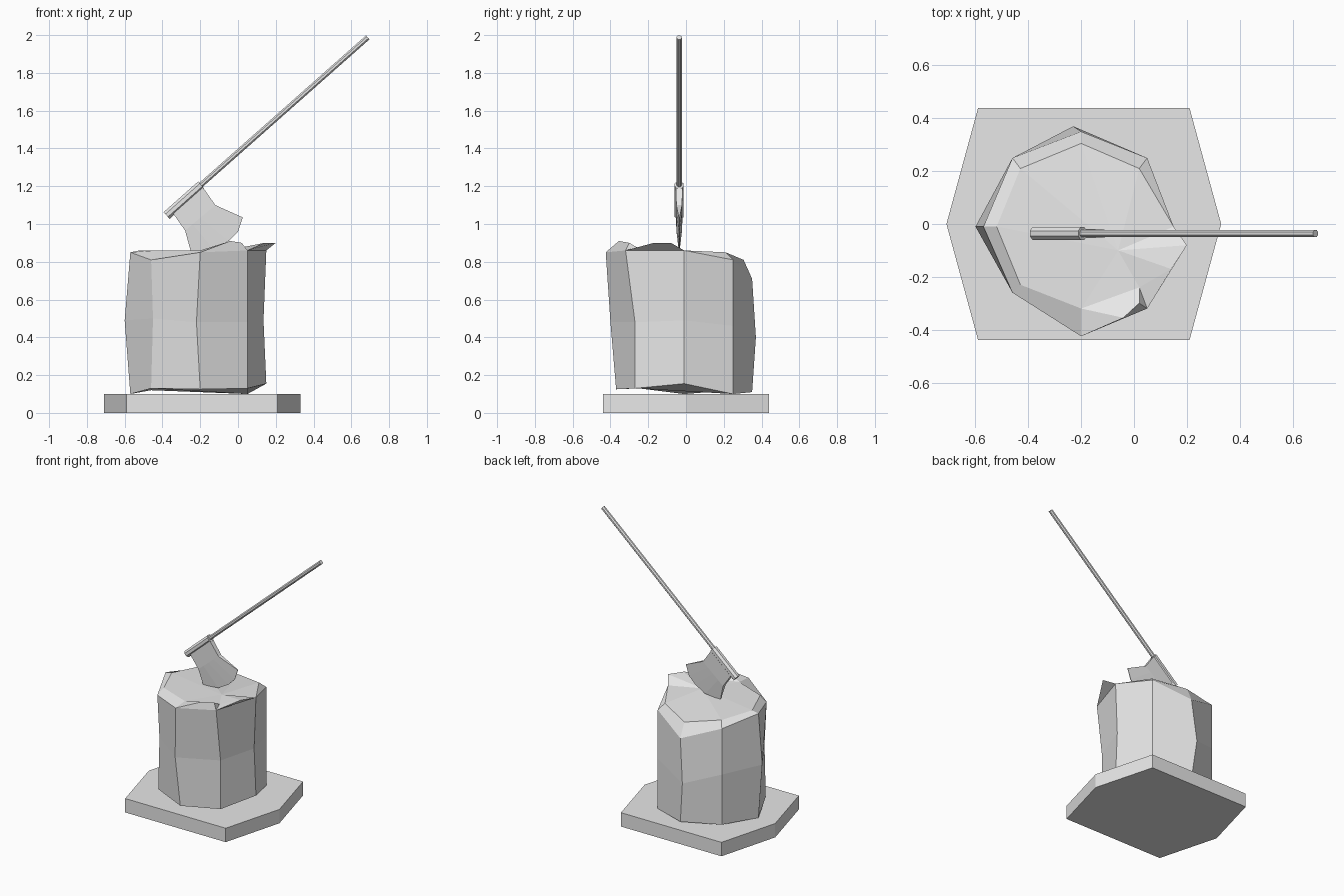
import bpy
import bmesh
import math
from mathutils import Vector

cube = bpy.data.objects.get("Cube")
if cube:
    bpy.data.objects.remove(cube, do_unlink=True)

grey = bpy.data.materials.new("light_grey")
grey.use_nodes = True
grey.diffuse_color = (0.8, 0.8, 0.8, 1)
grey.node_tree.nodes["Principled BSDF"].inputs["Base Color"].default_value = grey.diffuse_color


def finish(name, bm):
    """Turn a bmesh into a flat shaded grey object."""
    bmesh.ops.recalc_face_normals(bm, faces=bm.faces)
    mesh = bpy.data.meshes.new(name)
    bm.to_mesh(mesh)
    bm.free()
    mesh.materials.append(grey)
    obj = bpy.data.objects.new(name, mesh)
    bpy.context.collection.objects.link(obj)
    return obj


def bridge(bm, lower, upper):
    """Join two closed rings of vertices with quads."""
    count = len(lower)
    for i in range(count):
        j = (i + 1) % count
        bm.faces.new((lower[i], lower[j], upper[j], upper[i]))


def rod(name, start, end, radius, sides):
    """Straight prism between two points."""
    start, end = Vector(start), Vector(end)
    axis = end - start
    turn = axis.to_track_quat("Z", "Y")
    bm = bmesh.new()
    rings = []
    for centre in (start, end):
        ring = []
        for i in range(sides):
            angle = math.tau * (i + 0.5) / sides
            offset = Vector((math.cos(angle), math.sin(angle), 0)) * radius
            ring.append(bm.verts.new(centre + turn @ offset))
        bm.faces.new(ring)
        rings.append(ring)
    bridge(bm, *rings)
    return finish(name, bm)


# Six-sided ground slab
bm = bmesh.new()
outline = [(-0.71, 0), (-0.59, -0.44), (0.21, -0.44), (0.33, 0), (0.21, 0.44), (-0.59, 0.44)]
slab = [[bm.verts.new((x, y, z)) for x, y in outline] for z in (0, 0.1)]
for ring in slab:
    bm.faces.new(ring)
bridge(bm, *slab)
finish("ground_slab", bm)

# Chopping stump: three rough rings of eight corners
bm = bmesh.new()


def points(coords):
    return [bm.verts.new(co) for co in coords]


bottom = points([
    (-0.57, -0.01, 0.10), (-0.46, -0.25, 0.13), (-0.2, -0.37, 0.125), (0.05, -0.27, 0.13),
    (0.15, -0.01, 0.155), (0.05, 0.25, 0.10), (-0.2, 0.35, 0.11), (-0.46, 0.25, 0.12)])
middle = points([
    (-0.6, -0.01, 0.49), (-0.45, -0.25, 0.5), (-0.22, -0.4, 0.48), (0.05, -0.27, 0.48),
    (0.135, -0.01, 0.49), (0.05, 0.25, 0.46), (-0.23, 0.37, 0.4), (-0.46, 0.25, 0.48)])
rim = points([
    (-0.57, -0.01, 0.85), (-0.46, -0.26, 0.81), (-0.2, -0.425, 0.85), (0.05, -0.32, 0.86),
    (0.15, -0.01, 0.86), (0.05, 0.25, 0.81), (-0.2, 0.35, 0.71), (-0.46, 0.25, 0.81)])
bm.faces.new(bottom)
bridge(bm, bottom, middle)
bridge(bm, middle, rim)

# Stump top: worn edge inside the rim, and two raised splinters
left, front_left, front, notch, right, back_right, back, back_left = rim
in_left, in_front_left, in_front, in_notch, in_back_right, in_back, in_back_left = points([
    (-0.52, -0.01, 0.86), (-0.43, -0.23, 0.86), (-0.2, -0.32, 0.86), (0.02, -0.24, 0.865),
    (0.02, 0.21, 0.85), (-0.2, 0.305, 0.81), (-0.43, 0.21, 0.85)])
split_a, split_b, split_c, split_d, heart = points([
    (-0.04, -0.355, 0.91), (0.02, -0.3, 0.9), (0.14, -0.17, 0.9), (0.2, -0.08, 0.9),
    (-0.06, -0.1, 0.86)])
for face in [
        (left, front_left, in_front_left, in_left),
        (front_left, front, in_front, in_front_left),
        (back_right, back, in_back, in_back_right),
        (back, back_left, in_back_left, in_back),
        (back_left, left, in_left, in_back_left),
        (right, back_right, in_back_right),
        (front, notch, split_b, split_a),
        (notch, right, split_d, split_c),
        (front, split_a, in_front),
        (in_front, split_a, split_b, in_notch),
        (split_b, notch, in_notch),
        (notch, split_c, in_notch)]:
    bm.faces.new(face)
top_edge = [in_left, in_front_left, in_front, in_notch, split_c, split_d, right,
            in_back_right, in_back, in_back_left]
for i, vert in enumerate(top_edge):
    bm.faces.new((vert, top_edge[(i + 1) % len(top_edge)], heart))
finish("chopping_stump", bm)

# Axe handle and the socket around its lower end
AXE_Y = -0.036
rod("axe_handle", (-0.3, AXE_Y, 1.115), (0.687, AXE_Y, 1.988), 0.015, 8)
rod("axe_socket", (-0.378, AXE_Y, 1.045), (-0.195, AXE_Y, 1.207), 0.026, 8)

# Axe blade: three rows from the socket down to a curved cutting edge
bm = bmesh.new()
STEPS = 4
root = [Vector((-0.35, 0, 1.065)).lerp(Vector((-0.19, 0, 1.2)), i / STEPS) for i in range(STEPS + 1)]
waist = [Vector((-0.28, 0, 0.965)).lerp(Vector((-0.12, 0, 1.1)), i / STEPS) for i in range(STEPS + 1)]
edge = [Vector((x, 0, z)) for x, z in
        [(-0.25, 0.855), (-0.13, 0.865), (-0.05, 0.91), (0, 0.96), (0.025, 1.035)]]
sides = []
for sign in (-1, 1):
    rows = []
    for row, half in ((root, 0.018), (waist, 0.015), (edge, 0.002)):
        rows.append([bm.verts.new((p.x, AXE_Y + sign * half, p.z)) for p in row])
    for upper, lower in zip(rows, rows[1:]):
        for i in range(STEPS):
            bm.faces.new((upper[i], upper[i + 1], lower[i + 1], lower[i]))
    border = rows[0] + [rows[1][-1]] + rows[2][::-1] + [rows[1][0]]
    sides.append(border)
bridge(bm, *sides)
finish("axe_blade", bm)
